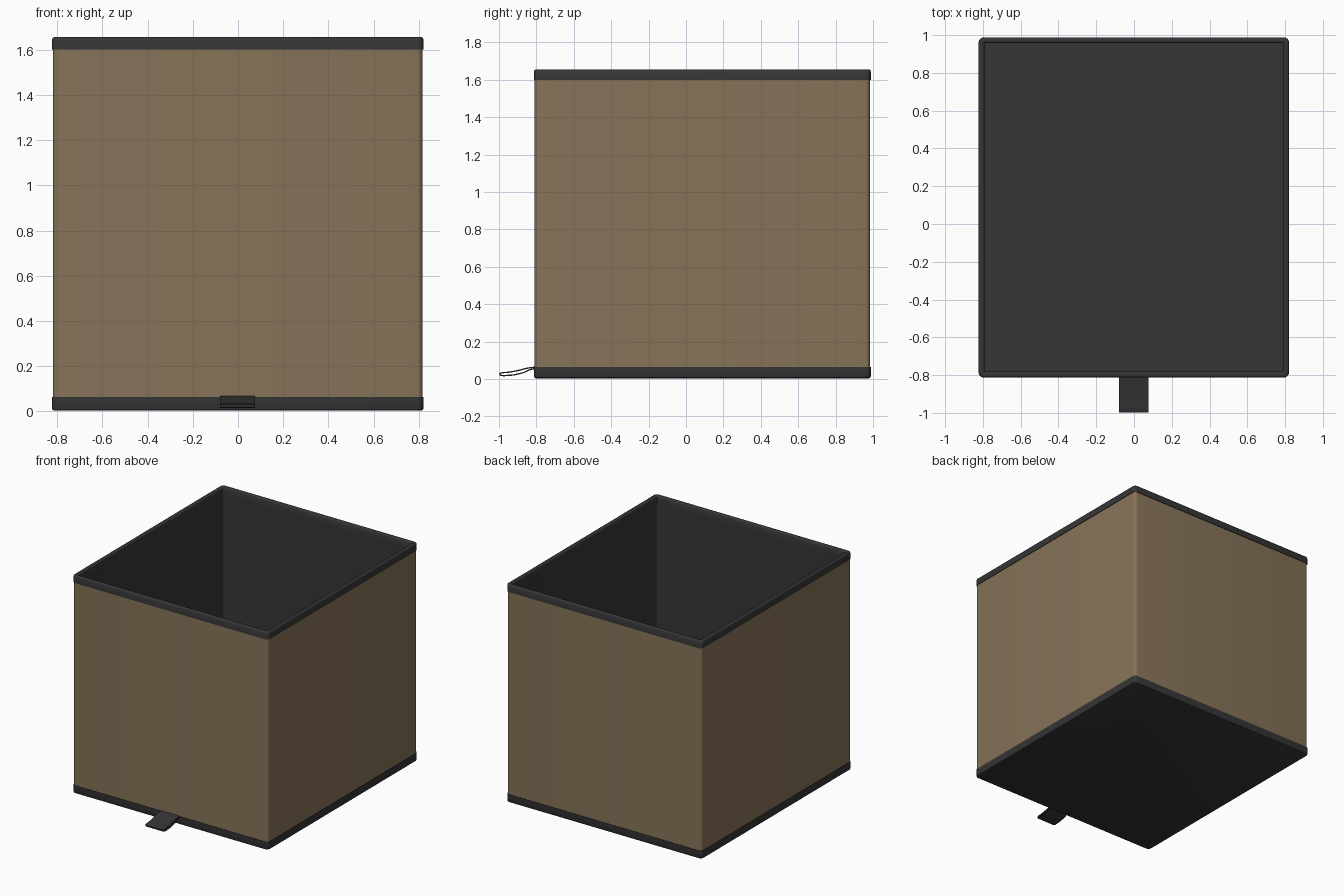
import bpy, bmesh, math
from mathutils import Vector

if "Cube" in bpy.data.objects:
    bpy.data.objects.remove(bpy.data.objects["Cube"])

def material(name, rgb):
    m = bpy.data.materials.new(name)
    m.diffuse_color = (*rgb, 1)
    m.use_nodes = True
    m.node_tree.nodes["Principled BSDF"].inputs["Base Color"].default_value = m.diffuse_color
    return m

TAN = material("tan fabric", (0.24, 0.172, 0.099))
DARK = material("charcoal trim", (0.036, 0.036, 0.037))

X0, X1, Y0, Y1 = -0.823, 0.821, -0.813, 0.988   # outer footprint

def finish(bm, name, mats):
    bmesh.ops.recalc_face_normals(bm, faces=bm.faces)
    me = bpy.data.meshes.new(name)
    bm.to_mesh(me)
    bm.free()
    for m in mats:
        me.materials.append(m)
    ob = bpy.data.objects.new(name, me)
    bpy.context.collection.objects.link(ob)
    bpy.ops.object.select_all(action='DESELECT')
    ob.select_set(True)
    bpy.context.view_layer.objects.active = ob
    bpy.ops.object.shade_smooth_by_angle(angle=math.radians(35))
    return ob

def rounded_rect(inset, z, seg=5):
    """Rounded rectangle loop, inset from the footprint."""
    r = max(0.028 - inset, 0.006)
    cx, cy = (X0 + X1) / 2, (Y0 + Y1) / 2
    hx, hy = (X1 - X0) / 2 - inset - r, (Y1 - Y0) / 2 - inset - r
    pts = []
    for k, (sx, sy) in enumerate([(1, 1), (-1, 1), (-1, -1), (1, -1)]):
        for i in range(seg + 1):
            a = math.pi / 2 * (k + i / seg)
            pts.append((cx + sx * hx + r * math.cos(a), cy + sy * hy + r * math.sin(a), z))
    return pts

def loft(name, profile, mats, closed=False, dark_from=None):
    """Skin rounded rectangles through (inset, z) points; ends capped or joined."""
    bm = bmesh.new()
    rings = [[bm.verts.new(p) for p in rounded_rect(*q)] for q in profile]
    pairs = list(zip(rings, rings[1:]))
    if closed:
        pairs.append((rings[-1], rings[0]))
    for k, (a, b) in enumerate(pairs):
        for i in range(len(a)):
            j = (i + 1) % len(a)
            f = bm.faces.new((a[i], a[j], b[j], b[i]))
            f.material_index = int(dark_from is not None and k >= dark_from)
    if not closed:
        for r in (rings[0], rings[-1]):
            bm.faces.new(r).material_index = len(mats) - 1
    return finish(bm, name, mats)

# Fabric walls: tan outside, charcoal lining and floor inside
loft("fabric_walls", [(0.004, 0.03), (0.004, 1.64), (0.026, 1.64), (0.026, 0.045)],
     [TAN, DARK], dark_from=1)

# Binding strip folded over the top edge
loft("top_binding", [(0.0, 1.60), (0.0, 1.645), (0.003, 1.652), (0.009, 1.656),
                     (0.022, 1.656), (0.028, 1.652), (0.031, 1.645), (0.031, 1.60)],
     [DARK], closed=True)

# Base panel with its turned-up edge
loft("bottom_base", [(0.010, 0.004), (0.003, 0.007), (0.0, 0.013), (0.0, 0.064), (0.006, 0.064)],
     [DARK])

# Folded pull tab at the front: thin strip swept along a side profile
path = [Vector(p) for p in [(-0.806, 0.064), (-0.85, 0.058), (-0.90, 0.045), (-0.95, 0.036),
                            (-0.985, 0.034), (-0.996, 0.029), (-0.994, 0.021), (-0.975, 0.018),
                            (-0.92, 0.022), (-0.87, 0.034), (-0.84, 0.048), (-0.806, 0.058)]]
bm = bmesh.new()
T = 0.0035
rows = []
for i, p in enumerate(path):
    d = (path[min(i + 1, len(path) - 1)] - path[max(i - 1, 0)]).normalized()
    n = Vector((-d.y, d.x)) * T
    rows.append([bm.verts.new((x, q.x, q.y)) for x, q in
                 ((-0.079, p + n), (0.076, p + n), (0.076, p - n), (-0.079, p - n))])
for a, b in zip(rows, rows[1:]):
    for i in range(4):
        j = (i + 1) % 4
        bm.faces.new((a[i], a[j], b[j], b[i]))
bm.faces.new(rows[0])
bm.faces.new(rows[-1])
finish(bm, "pull_tab", [DARK])
